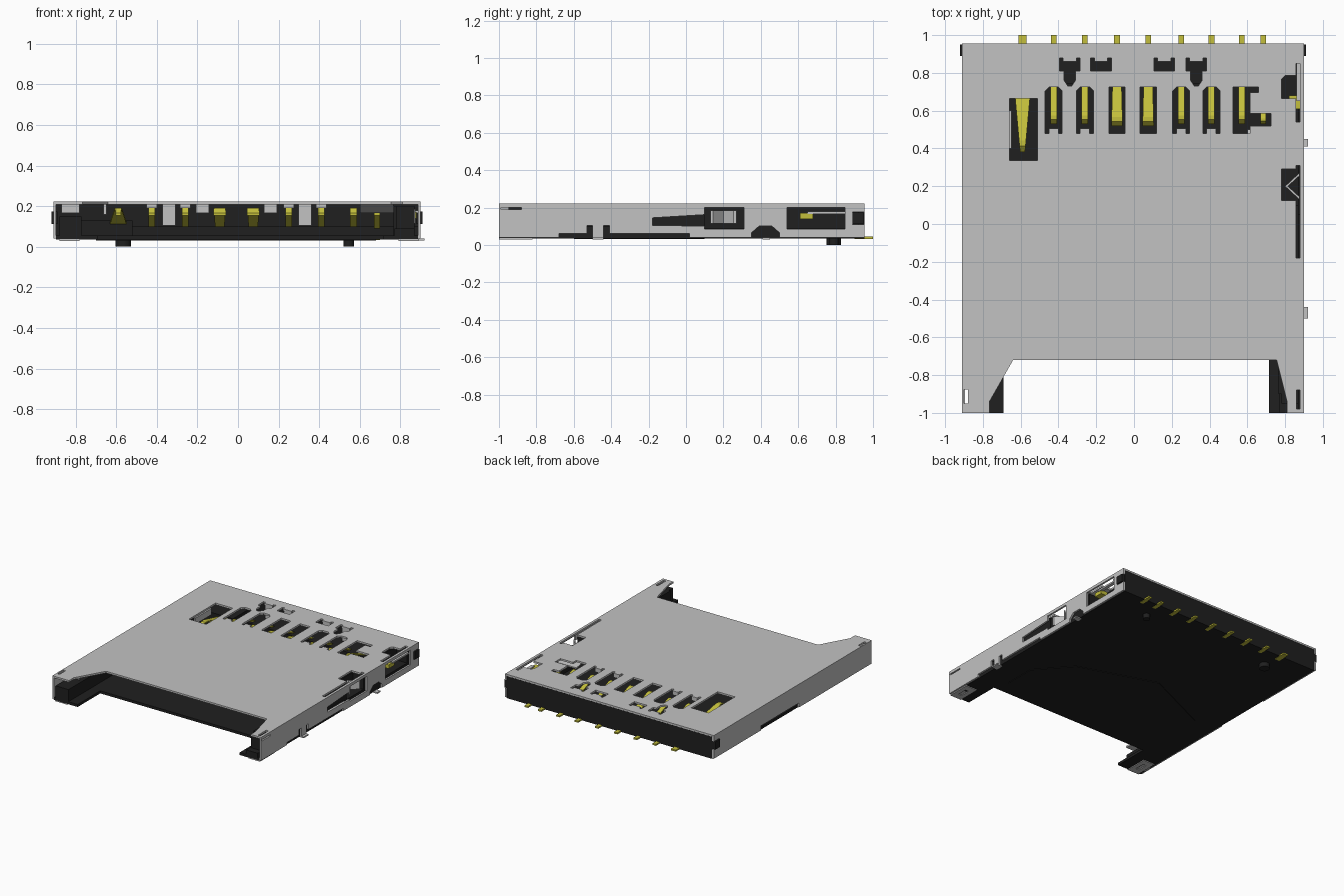
import bpy
import bmesh

default_cube = bpy.data.objects.get("Cube")
if default_cube:
    bpy.data.objects.remove(default_cube, do_unlink=True)

# Main planes shared by the parts
LEFT, RIGHT, FRONT, BACK = -0.91, 0.9, -1, 0.955
MOUTH = -0.72
FLOOR, FLOOR_TOP = 0.035, 0.055
LID, LID_TOP = 0.208, 0.222
SHEET = 0.014


def make_material(name, red, green, blue):
    material = bpy.data.materials.new(name)
    material.use_nodes = True
    colour = (red, green, blue, 1)
    material.diffuse_color = colour
    material.node_tree.nodes["Principled BSDF"].inputs["Base Color"].default_value = colour
    return material


METAL = make_material("steel grey", 0.54, 0.54, 0.54)
PLASTIC = make_material("black plastic", 0.014, 0.014, 0.014)
GOLD = make_material("gold contact", 0.55, 0.52, 0.045)


def rect(left, right, bottom, top):
    return [(left, bottom), (right, bottom), (right, top), (left, top)]


def strips(centres, width, bottom, top):
    """Equal rectangles repeated along x."""
    return [rect(x - width / 2, x + width / 2, bottom, top) for x in centres]


def symmetric(half, centres):
    """Mirror the right half of an outline and repeat it along x."""
    whole = half + [(-x, y) for x, y in reversed(half)]
    return [[(x + centre, y) for x, y in whole] for centre in centres]


def prisms(name, outlines, low, high, material, axis="z"):
    """Extrude flat outlines along z, or along x for side profiles."""
    bm = bmesh.new()
    for outline in outlines:
        start, end = [[bm.verts.new((a, b, depth) if axis == "z" else (depth, a, b))
                       for a, b in outline] for depth in (low, high)]
        bm.faces.new(start)
        bm.faces.new(end)
        for i in range(len(start)):
            bm.faces.new((start[i - 1], start[i], end[i], end[i - 1]))
    bmesh.ops.recalc_face_normals(bm, faces=bm.faces)
    mesh = bpy.data.meshes.new(name)
    bm.to_mesh(mesh)
    bm.free()
    mesh.materials.append(material)
    part = bpy.data.objects.new(name, mesh)
    bpy.context.collection.objects.link(part)
    return part


def cut(part, outlines, low, high, axis="z"):
    """Cut outlines out of a part and bake the result."""
    cutter = prisms("cutter", outlines, low, high, part.data.materials[0], axis)
    cutter.hide_render = True
    modifier = part.modifiers.new("holes", "BOOLEAN")
    modifier.operation = "DIFFERENCE"
    modifier.solver = "EXACT"
    modifier.object = cutter
    graph = bpy.context.evaluated_depsgraph_get()
    baked = bpy.data.meshes.new_from_object(part.evaluated_get(graph))
    part.modifiers.clear()
    part.data = baked
    bpy.data.objects.remove(cutter, do_unlink=True)


# Positions across the back: contacts and the steel tabs
notched = [-0.425, -0.26, 0.25, 0.41]
plain = [-0.09, 0.075]
end_contact, wide_contact, small_contact = 0.57, -0.59, 0.685
long_tabs = [-0.34, 0.33]
short_tabs = [-0.175, 0.16]

# Openings in the side, as front, back, bottom and top
SWITCH_FRONT, SWITCH_BACK = 0.54, 0.85
LATCH_FRONT, LATCH_BACK = 0.1, 0.31
SIDE_LOW, SIDE_HIGH = 0.085, 0.2
SLOT_FRONT = -0.18

# Shell lid with its front mouth, contact windows and tab openings
lid = prisms("shell_lid", [rect(LEFT, RIGHT, FRONT, BACK)], LID, LID_TOP, METAL)
mouth = [(-0.765, FRONT - 0.1), (-0.765, -0.94), (-0.64, MOUTH),
         (0.755, MOUTH), (0.81, -0.94), (0.81, FRONT - 0.1)]
cut(lid, [mouth], 0, 1)

slot_front, slot_back = 0.48, 0.725
notch = 0.025
notched_half = [(notch, slot_front + notch), (notch, slot_front),
                (0.045, slot_front), (0.045, 0.705), (notch, slot_back)]
tab_half = [(0.055, 0.81), (0.055, 0.88), (0.035, 0.88), (0.035, 0.86)]
pointed_half = [(0.01, 0.73), (0.03, 0.76), (0.03, 0.81)] + tab_half
windows = symmetric(notched_half, notched)
windows += strips(plain, 0.086, slot_front, slot_back)
windows += symmetric(pointed_half, long_tabs) + symmetric(tab_half, short_tabs)
windows += [rect(-0.66, -0.51, 0.335, 0.665), rect(RIGHT - 0.04, RIGHT - 0.02, -0.98, -0.88)]
windows += strips([LEFT + 0.02], 0.02, -0.95, -0.875)
cut(lid, windows, 0, 1)
cut(lid, strips([end_contact], 0.09, slot_front, slot_back), 0, 1)
cut(lid, [rect(0.6, 0.725, 0.52, 0.585), rect(0.6, 0.66, 0.695, slot_back)], 0, 1)

# Long slots along the folded edge and the pockets beside them
edge = RIGHT - 0.02
cut(lid, [rect(0.857, edge, SWITCH_FRONT, SWITCH_BACK),
          rect(0.857, edge, SLOT_FRONT, LATCH_BACK)], 0, 1)
cut(lid, [[(0.78, 0.665), (0.87, 0.665), (0.87, 0.785), (0.8, 0.785), (0.78, 0.765)],
          rect(0.78, 0.87, 0.125, 0.29)], 0, 1)

# Shell side walls
nub_hole = rect(0.89, 1, 0.11, 0.175)
right_wall = prisms("right_wall", [rect(FRONT, BACK, 0.04, LID)],
                    RIGHT - SHEET, RIGHT, METAL, "x")
cut(right_wall, [rect(SWITCH_FRONT, SWITCH_BACK, SIDE_LOW, SIDE_HIGH),
                 rect(LATCH_FRONT, LATCH_BACK, SIDE_LOW, SIDE_HIGH),
                 rect(-0.68, 0.02, 0, 0.06), nub_hole,
                 rect(-0.99, -0.88, 0.19, SIDE_HIGH)], 0, 1, "x")
cut(right_wall, [[(SLOT_FRONT, 0.105), (0.15, 0.1), (0.15, 0.165), (SLOT_FRONT, 0.145)],
                 rect(-0.53, -0.41, 0, 0.105),
                 [(0.35, 0), (0.5, 0), (0.5, 0.065), (0.46, 0.1), (0.39, 0.1), (0.35, 0.065)]],
    0, 1, "x")
left_wall = prisms("left_wall", [rect(FRONT, BACK, 0.04, LID)],
                   LEFT, LEFT + SHEET, METAL, "x")
cut(left_wall, [rect(-0.1, 0.37, 0, 0.075), nub_hole], -1, 0, "x")

# Solder feet and the folded plates under the two legs
prisms("right_feet", [rect(0.87, 0.92, -0.5, -0.44), rect(0.87, 0.92, 0.41, 0.45)],
       0.03, 0.04, METAL)
prisms("foot_strip", [rect(-0.5, -0.44, 0.04, 0.105)], RIGHT - SHEET, RIGHT, METAL, "x")
leg_centres = [-0.83, 0.84]
leg_plates = prisms("leg_plates", strips(leg_centres, 0.1, FRONT, -0.82), 0.029, 0.037, METAL)
cut(leg_plates, strips(leg_centres, 0.03, -0.95, -0.87), 0, FLOOR)

# Plastic base: floor with two legs, underside panel and back wall
inner_left, inner_right = LEFT + SHEET, RIGHT - SHEET
base_floor = prisms("base_floor", [rect(inner_left, inner_right, FRONT, BACK - 0.01)],
                    FLOOR, FLOOR_TOP, PLASTIC)
cut(base_floor, [rect(-0.69, 0.715, FRONT - 0.1, MOUTH)], 0, 1)
cut(base_floor, strips([LEFT + 0.02], 0.02, -0.95, -0.875), 0, 1)
prisms("underside_panel", [[(0.68, -0.6), (0.68, -0.35), (0.46, -0.1), (-0.15, 0.1),
                            (-0.7, -0.15), (-0.7, -0.6)]], FLOOR - 0.004, FLOOR, PLASTIC)
prisms("back_wall", [rect(inner_left, inner_right, 0.92, BACK - 0.001)],
       FLOOR, LID - 0.001, PLASTIC)
prisms("back_nubs", [rect(LEFT - 0.01, LEFT + 0.02, 0.89, 0.95),
                     rect(RIGHT - 0.02, RIGHT + 0.01, 0.89, 0.95)], 0.112, 0.173, PLASTIC)

# Contact support, card slider, rails and locating pegs
prisms("contact_support", [rect(-0.77, 0.78, 0.74, 0.93)], 0.05, 0.1, PLASTIC)
prisms("slider", [rect(-0.77, -0.52, 0.68, 0.9)], 0.05, 0.13, PLASTIC)
prisms("left_rail", [rect(LEFT + 0.03, -0.77, FRONT, 0.93)], 0.05, 0.15, PLASTIC)
prisms("right_rail", [rect(FRONT, 0.93, 0.05, 0.09)], 0.77, 0.87, PLASTIC, "x")
prisms("right_rail_blocks", [rect(-0.95, LATCH_FRONT, 0.05, SIDE_HIGH),
                             rect(LATCH_BACK, SWITCH_FRONT, 0.05, SIDE_HIGH),
                             rect(SWITCH_BACK, 0.93, 0.05, SIDE_HIGH)],
       0.78, 0.87, PLASTIC, "x")
prisms("right_backing", [rect(-0.9, 0.93, 0.05, SIDE_HIGH)], 0.765, 0.78, PLASTIC, "x")
prisms("right_sill", [rect(-0.7, 0.05, FLOOR, 0.1), rect(0.33, 0.52, FLOOR, 0.1)],
       0.86, inner_right, PLASTIC, "x")
for peg_x, radius in ((-0.565, 0.038), (0.545, 0.026)):
    bpy.ops.mesh.primitive_cylinder_add(vertices=24, radius=radius, depth=0.04,
                                        location=(peg_x, 0.79, 0.02))
    peg = bpy.context.object
    peg.name = "locating_peg"
    peg.data.materials.append(PLASTIC)
    bpy.ops.object.shade_smooth_by_angle()

# Steel tabs bent down from the lid
prisms("long_tabs", strips(long_tabs, 0.065, 0.865, 0.88), 0.105, LID, METAL)
prisms("short_tabs", strips(short_tabs, 0.065, 0.865, 0.88), 0.165, LID, METAL)
prisms("slot_lips", strips(notched, 2 * notch, slot_front, slot_front + notch),
       0.19, LID, METAL)
prisms("window_flap", strips([-0.655], SHEET, 0.4, 0.6), 0.16, LID, METAL)
prisms("left_guide", strips([-0.825], 0.09, -0.85, -0.84), 0.165, LID, METAL)
prisms("card_leaf", [[(0.3, LID), (0.5, 0.165), (0.5, 0.175)]], 0.6, 0.765, METAL, "x")

# Springs and switch contact inside the side openings
prisms("latch_spring", [[(0.875, 0.27), (0.8, 0.2), (0.875, 0.13),
                         (0.875, 0.145), (0.815, 0.2), (0.875, 0.255)]], 0.115, 0.185, METAL)
prisms("switch_spring", [rect(0.65, SWITCH_BACK, 0.165, 0.178)], 0.86, inner_right, METAL, "x")
prisms("switch_contact", [rect(0.61, 0.68, 0.14, 0.17)], 0.82, 0.88, GOLD, "x")


def contact(x, tip, root, root_width, tip_width):
    """A sprung strip rising towards its bent tip, tapered across x."""
    length = root - tip
    path = [(root, 0.1), (tip + length / 6, 0.19), (tip + length / 12, 0.19), (tip, 0.165)]
    underside = [(y, z - 0.01) for y, z in reversed(path)]
    part = prisms("contact", [path + underside], -0.5, 0.5, GOLD, "x")
    for vertex in part.data.vertices:
        blend = (vertex.co.y - tip) / length
        vertex.co.x = x + vertex.co.x * (tip_width + (root_width - tip_width) * blend)


# Sprung contacts with solder tails
for x in notched + [end_contact]:
    contact(x, 0.53, 0.8, 0.034, 0.034)
for x in plain:
    contact(x, 0.52, 0.8, 0.045, 0.06)
contact(wide_contact, 0.38, 0.76, 0.095, 0.026)
contact(small_contact, 0.53, 0.7, 0.03, 0.03)
tails = strips(notched + plain + [end_contact, small_contact], 0.03, 0.9, 1)
prisms("solder_tails", tails + strips([wide_contact], 0.042, 0.9, 1), 0.033, 0.045, GOLD)
